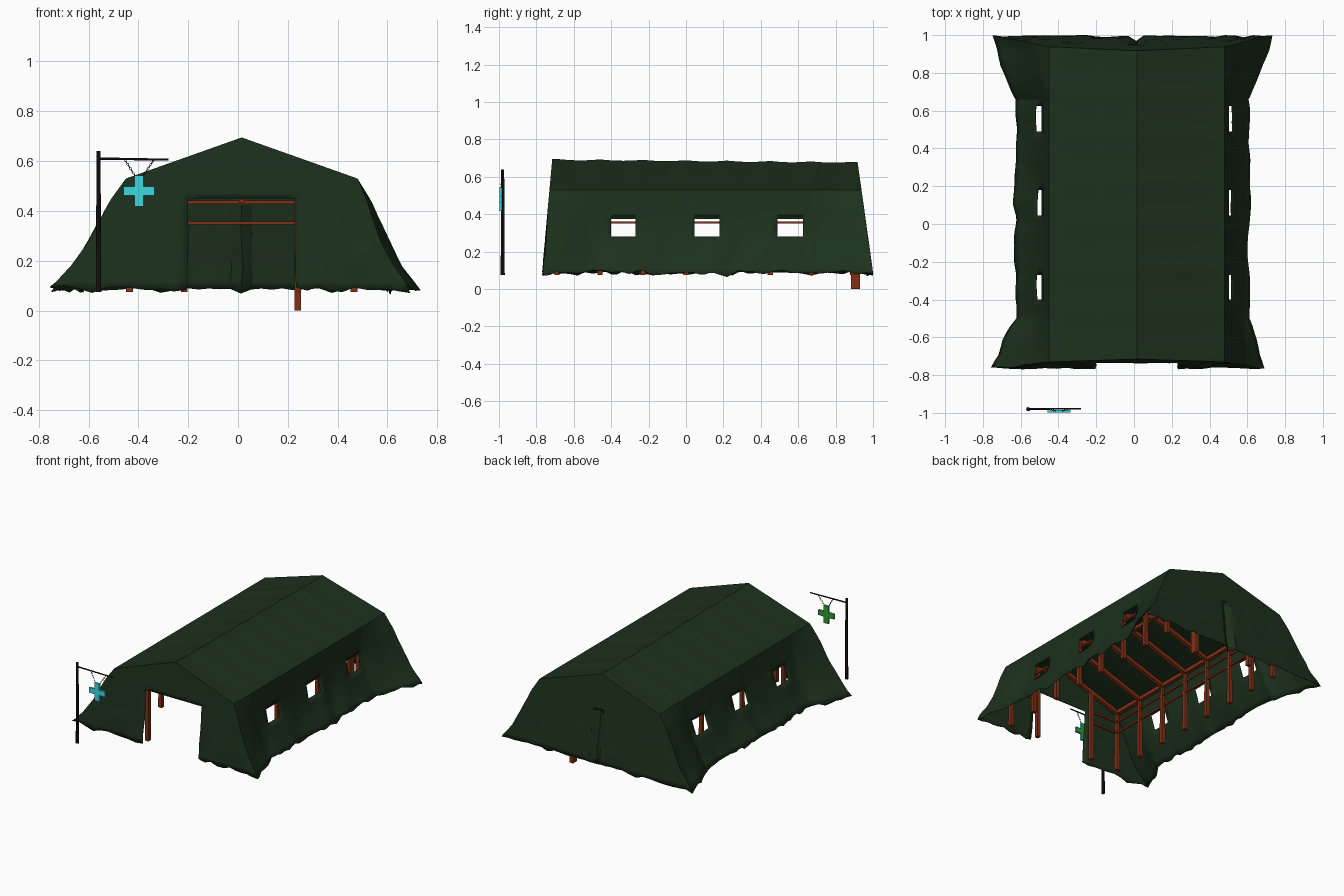
import bpy, bmesh, math
from mathutils import Vector, Matrix, noise

if "Cube" in bpy.data.objects:
    bpy.data.objects.remove(bpy.data.objects["Cube"])


def material(name, rgb):
    m = bpy.data.materials.new(name)
    m.diffuse_color = (*rgb, 1)
    m.use_nodes = True
    m.node_tree.nodes["Principled BSDF"].inputs["Base Color"].default_value = m.diffuse_color
    return m


CANVAS = material("dark_green_canvas", (0.012, 0.03, 0.012))
WOOD = material("red_brown_frame", (0.22, 0.03, 0.008))
BLACK = material("black_metal", (0.012, 0.01, 0.01))
CYAN = material("sign_cyan", (0.045, 0.7, 0.75))
GREEN = material("sign_green", (0.03, 0.33, 0.03))


def finish(name, bm, *mats):
    me = bpy.data.meshes.new(name)
    bm.to_mesh(me)
    bm.free()
    ob = bpy.data.objects.new(name, me)
    bpy.context.collection.objects.link(ob)
    for m in mats:
        me.materials.append(m)
    return ob


def beam(bm, a, b, w, h=None, taper=1.0):
    """Box from a to b; taper scales the b end."""
    a, b = Vector(a), Vector(b)
    d = b - a
    h = h or w
    rot = d.to_track_quat('Z', 'Y').to_matrix().to_4x4()
    for v in bmesh.ops.create_cube(bm, size=1)['verts']:
        k = taper if v.co.z > 0 else 1
        p = Vector((v.co.x * w * k, v.co.y * h * k, v.co.z * d.length))
        v.co = (a + b) / 2 + rot @ p


def rod(bm, a, b, r1, r2, n=8):
    a, b = Vector(a), Vector(b)
    d = b - a
    mat = Matrix.Translation((a + b) / 2) @ d.to_track_quat('Z', 'Y').to_matrix().to_4x4()
    bmesh.ops.create_cone(bm, cap_ends=True, segments=n, radius1=r1, radius2=r2,
                          depth=d.length, matrix=mat)


def lerp(a, b, t):
    return a + (b - a) * t


def interp(table, x):
    for (x0, y0), (x1, y1) in zip(table, table[1:]):
        if x <= x1:
            return lerp(y0, y1, (x - x0) / (x1 - x0))
    return table[-1][1]


def fine(breaks, step):
    out = []
    for a, b in zip(breaks, breaks[1:]):
        n = max(1, round((b - a) / step))
        out += [lerp(a, b, i / n) for i in range(n)]
    return out + [breaks[-1]]


# Tent dimensions
CX, EAVE, HEM = 0.015, 0.53, 0.085
Y0, Y1 = -0.72, 0.92
RIBS = [-0.69, -0.46, -0.23, 0.0, 0.22, 0.45, 0.67, 0.89]
WINDOWS = [(-0.40, -0.27), (0.045, 0.18), (0.49, 0.625)]
WIN_Z = (0.28, 0.375)
DOOR_X, DOOR_TOP = (-0.20, 0.23), 0.45
WIDTH = [(HEM, .62), (.18, .56), (.28, .515), (.375, .49), (EAVE, .465)]
FLARE = [(HEM, .12), (.20, .10), (.28, .09), (.36, .07), (.44, .045), (EAVE, 0)]


def end_y(z, back):
    k = (0.695 - z) / 0.6
    return 0.915 + 0.085 * k if back else -0.715 - 0.055 * k


def real_y(y, z):
    if y < -0.5:
        return lerp(-0.5, end_y(z, False), (y + 0.5) / (Y0 + 0.5))
    if y > 0.66:
        return lerp(0.66, end_y(z, True), (y - 0.66) / (Y1 - 0.66))
    return y


def side_x(s, y, z):
    e = max(0, (-0.5 - y) / 0.22, (y - 0.66) / 0.26) ** 0.8
    if s > 0 and y < 0:
        e *= 0.65
    centre = lerp(-0.01, CX, (z - HEM) / (EAVE - HEM))
    return centre + s * (interp(WIDTH, z) + e * interp(FLARE, z))


def roof_z(x, y):
    ridge = lerp(0.695, 0.68, (y - Y0) / (Y1 - Y0))
    k = max(0, 1 - abs(x - CX) / 0.465)
    sag = 0
    for a, b in zip(RIBS, RIBS[1:]):
        if a < y < b:
            sag = 0.006 * math.sin(math.pi * (y - a) / (b - a))
    return EAVE + (ridge - EAVE) * k - sag * min(1, k * 3)


def sheet(bm, us, vs, fn, skip=lambda u, v: False):
    g = [[bm.verts.new(fn(u, v)) for v in vs] for u in us]
    for i in range(len(us) - 1):
        for j in range(len(vs) - 1):
            if not skip((us[i] + us[i + 1]) / 2, (vs[j] + vs[j + 1]) / 2):
                bm.faces.new((g[i][j], g[i + 1][j], g[i + 1][j + 1], g[i][j + 1]))


# Canvas: walls with windows, gabled ends, ribbed roof
ys = fine(sorted({Y0, Y1, -0.5, 0.66} | set(RIBS) | {e for w in WINDOWS for e in w}), 0.03)
zs = fine([HEM, .18, WIN_Z[0], WIN_Z[1], DOOR_TOP, EAVE], 0.03)
us = fine([0, 1, 1.5, 2, 3], 0.1)
bm = bmesh.new()


def in_window(y, z):
    return WIN_Z[0] < z < WIN_Z[1] and any(a < y < b for a, b in WINDOWS)


def end_x(u, y, z):
    if u <= 1:
        return lerp(side_x(-1, y, z), DOOR_X[0], u)
    if u >= 2:
        return lerp(DOOR_X[1], side_x(1, y, z), u - 2)
    return lerp(*DOOR_X, u - 1)


for s in (-1, 1):
    sheet(bm, ys, zs, lambda y, z: (side_x(s, y, z), real_y(y, z), z), in_window)

for back, y in ((False, Y0), (True, Y1)):
    def wall(u, z):
        slit = 0.03 if back and abs(u - 1.5) < 1e-4 and z < 0.45 else 0
        return end_x(u, y, z), end_y(z, back) - slit, z

    def gable(u, t):
        x = end_x(u, y, EAVE)
        z = lerp(EAVE, roof_z(x, y), t)
        return x, end_y(z, back), z
    sheet(bm, us, zs, wall, lambda u, z: not back and 1 < u < 2 and z < DOOR_TOP)
    sheet(bm, us, [0, 0.5, 1], gable)


def roof(u, y):
    x = end_x(u, 0, EAVE)
    z = roof_z(x, y)
    return x, real_y(y, z), z


sheet(bm, us, ys, roof)
bmesh.ops.remove_doubles(bm, verts=bm.verts, dist=0.0008)
# Soft folds growing toward an uneven hem
for v in bm.verts:
    x, y, z = v.co
    k = min(1, max(0, (0.52 - z) / 0.4))
    v.co.x += 0.016 * k * noise.noise(Vector((x * 3, y * 9, z * 5)))
    inward = 0.02 * k * abs(noise.noise(Vector((x * 11, y * 3, z * 5 + 7))))
    if y < Y0:
        v.co.y += inward
    elif y > Y1:
        v.co.y -= inward
    if z < HEM + 0.001:
        v.co.z += 0.03 * noise.noise(Vector((x * 14, y * 14, 3)))
bmesh.ops.recalc_face_normals(bm, faces=bm.faces)
tent = finish("tent_canvas", bm, CANVAS)
bpy.context.view_layer.objects.active = tent
tent.select_set(True)
bpy.ops.object.shade_smooth_by_angle(angle=math.radians(28))
thick = tent.modifiers.new("cloth_thickness", 'SOLIDIFY')
thick.thickness = 0.003

# Rolled window covers
bm = bmesh.new()
for s in (-1, 1):
    for a, b in WINDOWS:
        x = side_x(s, 0, 0.388) + s * 0.002
        rod(bm, (x, a, 0.388), (x, b, 0.388), 0.007, 0.007)
finish("window_rolls", bm, CANVAS)

# Timber frame: wall posts, rafters, long rails
bm = bmesh.new()
for y in RIBS:
    for s in (-1, 1):
        x = CX + s * 0.45
        beam(bm, (x, y, 0.075), (x, y, 0.51), 0.028, taper=0.7)
        beam(bm, (x, y, 0.505), (CX, y, 0.655), 0.026)
finish("posts_and_rafters", bm, WOOD)

bm = bmesh.new()
for s in (-1, 1):
    x = CX + s * 0.45
    for z, w in ((0.505, 0.026), (0.435, 0.011), (0.355, 0.012)):
        beam(bm, (x, RIBS[0], z), (x, RIBS[-1], z), w)
beam(bm, (CX, RIBS[0], 0.655), (CX, RIBS[-1], 0.65), 0.024)
for z in (0.435, 0.352):
    beam(bm, (CX - 0.45, 0.89, z), (CX + 0.45, 0.89, z), 0.013)
for s in (-1, 1):
    for z in (0.435, 0.352):
        beam(bm, (CX + s * 0.45, -0.69, z), (CX + s * 0.228, -0.69, z), 0.012)
beam(bm, (CX, 0.88, 0.432), (CX, 0.88, 0.447), 0.022)
finish("rails", bm, WOOD)

# End posts beside the doorway; one rear leg reaches the ground
bm = bmesh.new()
for y in (-0.69, 0.905):
    for x in (-0.215, 0.24):
        leg = y > 0 and x > 0
        beam(bm, (x, y, 0 if leg else 0.075), (x, y, 0.575), 0.026, 0.048 if leg else 0.028)
finish("end_posts", bm, WOOD)

# Sign pole with arm
bm = bmesh.new()
rod(bm, (-0.56, -0.98, 0.075), (-0.56, -0.98, 0.64), 0.011, 0.008)
rod(bm, (-0.56, -0.98, 0.61), (-0.28, -0.977, 0.606), 0.005, 0.004)
finish("sign_pole", bm, BLACK)

# Hanging cross sign, cyan front and green back
bm = bmesh.new()
A, L = 0.018, 0.062
quarter = [(A, A), (A, L), (-A, L)]
outline = []
for i in range(4):
    r = Matrix.Rotation(i * math.pi / 2, 2)
    outline += [r @ Vector(p) for p in quarter]
face = bm.faces.new([bm.verts.new((-0.397 + p.x, -0.998, 0.48 + p.y)) for p in outline])
ext = bmesh.ops.extrude_face_region(bm, geom=[face])['geom']
for v in ext:
    if isinstance(v, bmesh.types.BMVert):
        v.co.y += 0.014
bm.normal_update()
bmesh.ops.recalc_face_normals(bm, faces=bm.faces)
for f in bm.faces:
    f.material_index = int(f.normal.y > 0.5)
finish("cross_sign", bm, CYAN, GREEN)

# Chains of small alternating links
for s in (-1, 1):
    a, b = Vector((-0.397 + s * 0.016, -0.99, 0.54)), Vector((-0.396 + s * 0.06, -0.979, 0.608))
    q = (b - a).to_track_quat('X', 'Z')
    for i in range(8):
        bpy.ops.mesh.primitive_torus_add(major_segments=8, minor_segments=4,
                                         major_radius=0.004, minor_radius=0.0011,
                                         location=a.lerp(b, (i + 0.5) / 8))
        link = bpy.context.object
        link.name = "chain_link"
        link.rotation_euler = (q.to_matrix() @ Matrix.Rotation(i * math.pi / 2, 3, 'X')).to_euler()
        link.scale.x = 1.5
        link.data.materials.append(BLACK)
